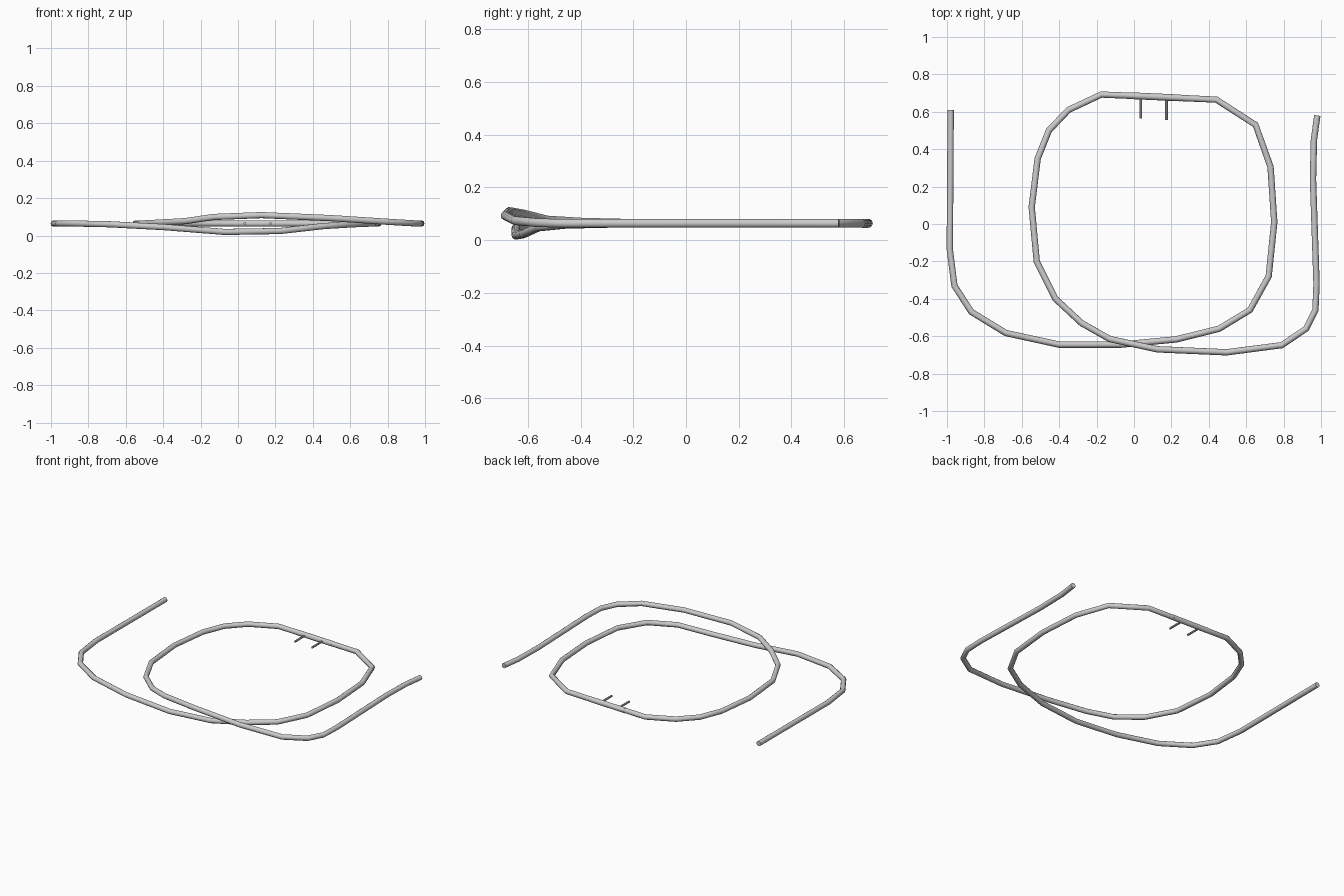
import bpy, math

Z = 0.064   # resting height of the tube centre
R = 0.017   # tube radius


def tube(name, points, radius, res=3):
    """Round tube with straight segments swept through the points."""
    cu = bpy.data.curves.new(name, 'CURVE')
    cu.dimensions = '3D'
    cu.bevel_depth = radius
    cu.bevel_resolution = res
    cu.use_fill_caps = True
    sp = cu.splines.new('POLY')
    sp.points.add(len(points) - 1)
    for p, co in zip(sp.points, points):
        p.co = (co[0], co[1], co[2] if len(co) > 2 else Z, 1)
    ob = bpy.data.objects.new(name, cu)
    bpy.context.collection.objects.link(ob)
    bpy.ops.object.select_all(action='DESELECT')
    ob.select_set(True)
    bpy.context.view_layer.objects.active = ob
    bpy.ops.object.convert(target='MESH')
    bpy.ops.object.shade_smooth_by_angle(angle=math.radians(40))
    return bpy.context.object


# Strand from the left arm, under the crossing, round the right of the ring
tube("lower_strand", [
    (-0.98, 0.61), (-0.985, -0.135), (-0.96, -0.33), (-0.87, -0.47),
    (-0.685, -0.583, 0.06), (-0.40, -0.645, 0.045), (-0.07, -0.645, 0.019),
    (0.225, -0.617, 0.024), (0.455, -0.56, 0.05), (0.62, -0.46, 0.06),
    (0.72, -0.28), (0.75, 0.01), (0.73, 0.305), (0.65, 0.53),
    (0.44, 0.665), (0.23, 0.6745)], R)

# Strand from the right arm, over the crossing, round the left of the ring
tube("upper_strand", [
    (0.98, 0.58), (0.962, 0.45), (0.957, 0.24), (0.976, -0.32),
    (0.97, -0.46), (0.92, -0.56, 0.066), (0.79, -0.648, 0.074),
    (0.495, -0.686, 0.093), (0.125, -0.67, 0.109), (-0.13, -0.615, 0.099),
    (-0.28, -0.53, 0.077), (-0.42, -0.40, 0.069), (-0.52, -0.20),
    (-0.547, 0.09), (-0.515, 0.35), (-0.455, 0.50), (-0.35, 0.61),
    (-0.175, 0.692), (0.01, 0.6845)], R)

# Sleeve joining the strands, with two thin prongs pointing inward
tube("joining_sleeve", [(-0.02, 0.686), (0.25, 0.674)], 0.018)
for i, (x, y) in enumerate([(0.037, 0.565), (0.174, 0.556)]):
    tube(f"prong_{i + 1}", [(x, 0.68), (x, y)], 0.007, 2)
